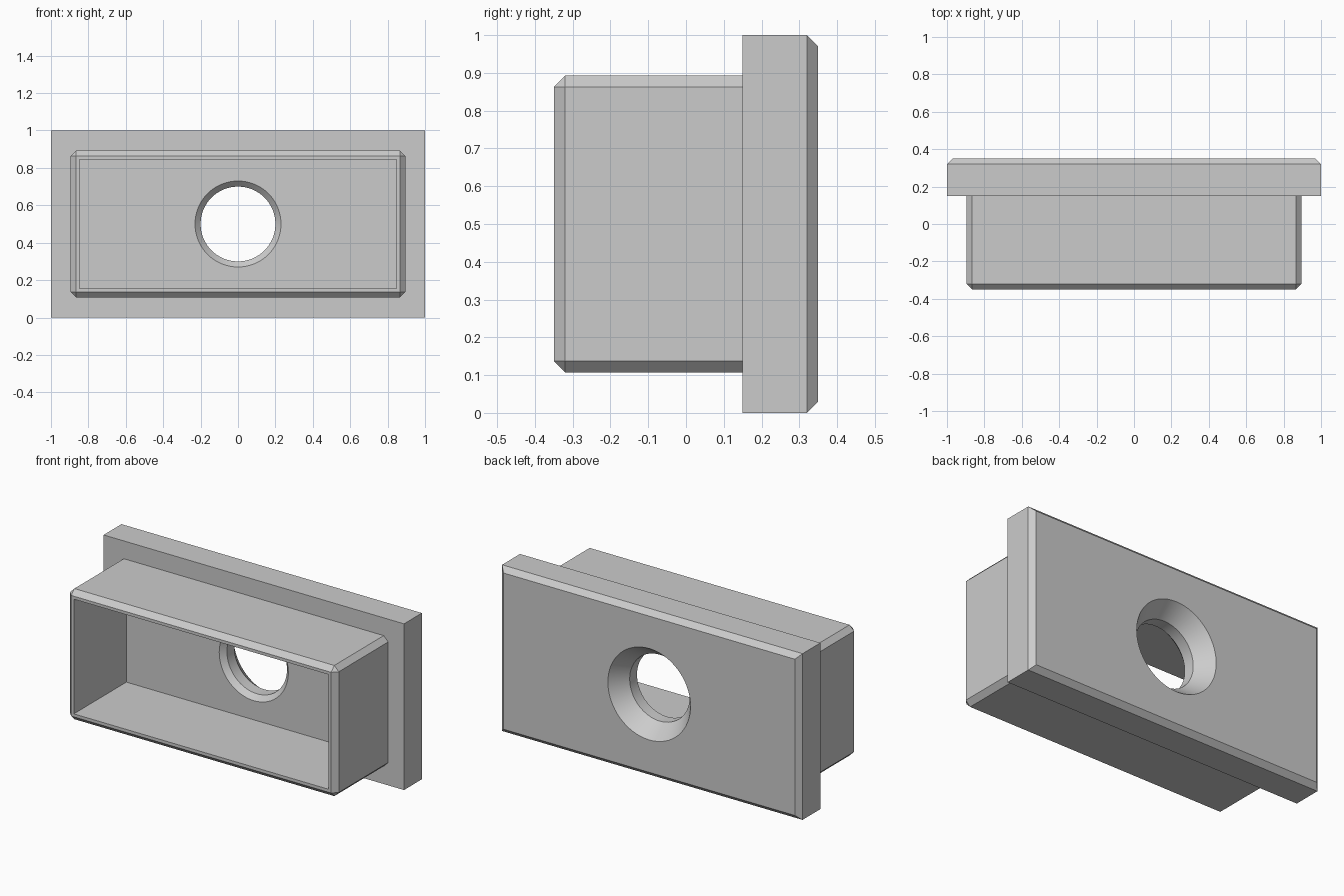
import bpy, bmesh
from math import radians, pi, cos, sin

if "Cube" in bpy.data.objects:
    bpy.data.objects.remove(bpy.data.objects["Cube"], do_unlink=True)

grey = bpy.data.materials.new("light grey")
colour = (0.6, 0.6, 0.6, 1)
grey.diffuse_color = colour
grey.use_nodes = True
grey.node_tree.nodes["Principled BSDF"].inputs["Base Color"].default_value = colour

MID_Z = 0.5
JOIN_Y = 0.15   # where the sleeve meets the flange
CHAMFER = 0.03


def finish(bm, name):
    bmesh.ops.recalc_face_normals(bm, faces=bm.faces)
    mesh = bpy.data.meshes.new(name)
    bm.to_mesh(mesh)
    bm.free()
    mesh.materials.append(grey)
    obj = bpy.data.objects.new(name, mesh)
    bpy.context.collection.objects.link(obj)
    return obj


def box(name, half_x, half_z, y0, y1, bevel_rule=None, width=CHAMFER):
    """Box centred on the hole axis; edges passing bevel_rule are chamfered."""
    bm = bmesh.new()
    bmesh.ops.create_cube(bm, size=2)
    for v in bm.verts:
        v.co.x *= half_x
        v.co.y = y0 if v.co.y < 0 else y1
        v.co.z = MID_Z + v.co.z * half_z
    if bevel_rule:
        edges = [e for e in bm.edges if bevel_rule(*[v.co.y for v in e.verts])]
        bmesh.ops.bevel(bm, geom=edges, offset=width, segments=1,
                        affect='EDGES', profile=0.5)
    return finish(bm, name)


def lathe_y(name, profile, sides=64):
    """Closed solid turned about the y axis from (radius, y) points."""
    bm = bmesh.new()
    rings = [[bm.verts.new((r * cos(2 * pi * i / sides), y,
                            MID_Z + r * sin(2 * pi * i / sides)))
              for i in range(sides)] for r, y in profile]
    for a, b in zip(rings, rings[1:]):
        for i in range(sides):
            j = (i + 1) % sides
            bm.faces.new((a[i], a[j], b[j], b[i]))
    bm.faces.new(rings[0])
    bm.faces.new(rings[-1])
    return finish(bm, name)


def cut(obj, cutter):
    cutter.hide_render = True
    mod = obj.modifiers.new("cut", 'BOOLEAN')
    mod.operation = 'DIFFERENCE'
    mod.solver = 'EXACT'
    mod.object = cutter
    bpy.ops.object.select_all(action='DESELECT')
    bpy.context.view_layer.objects.active = obj
    obj.select_set(True)
    bpy.ops.object.modifier_apply(modifier=mod.name)
    bpy.data.objects.remove(cutter, do_unlink=True)
    bpy.ops.object.shade_smooth_by_angle(angle=radians(20))


# Flange: rear outline chamfered, countersunk screw hole through it
flange = box("flange", 1, 0.5, JOIN_Y, 0.35, lambda a, b: min(a, b) > 0.3)
cut(flange, lathe_y("hole_cutter", [
    (0.24, 0.14), (0.2, 0.18), (0.2, 0.25), (0.2825, 0.36)]))

# Sleeve: open rectangular tube, chamfered on its front rim and long edges
sleeve = box("sleeve", 0.895, 0.393, -0.35, JOIN_Y, lambda a, b: min(a, b) < 0)
cut(sleeve, box("cavity_cutter", 0.848, 0.345, -0.5, 0.3))

# Drop the sleeve faces buried against the flange
bm = bmesh.new()
bm.from_mesh(sleeve.data)
buried = [f for f in bm.faces if all(v.co.y > JOIN_Y - 0.001 for v in f.verts)]
bmesh.ops.delete(bm, geom=buried, context='FACES')
bm.to_mesh(sleeve.data)
bm.free()
